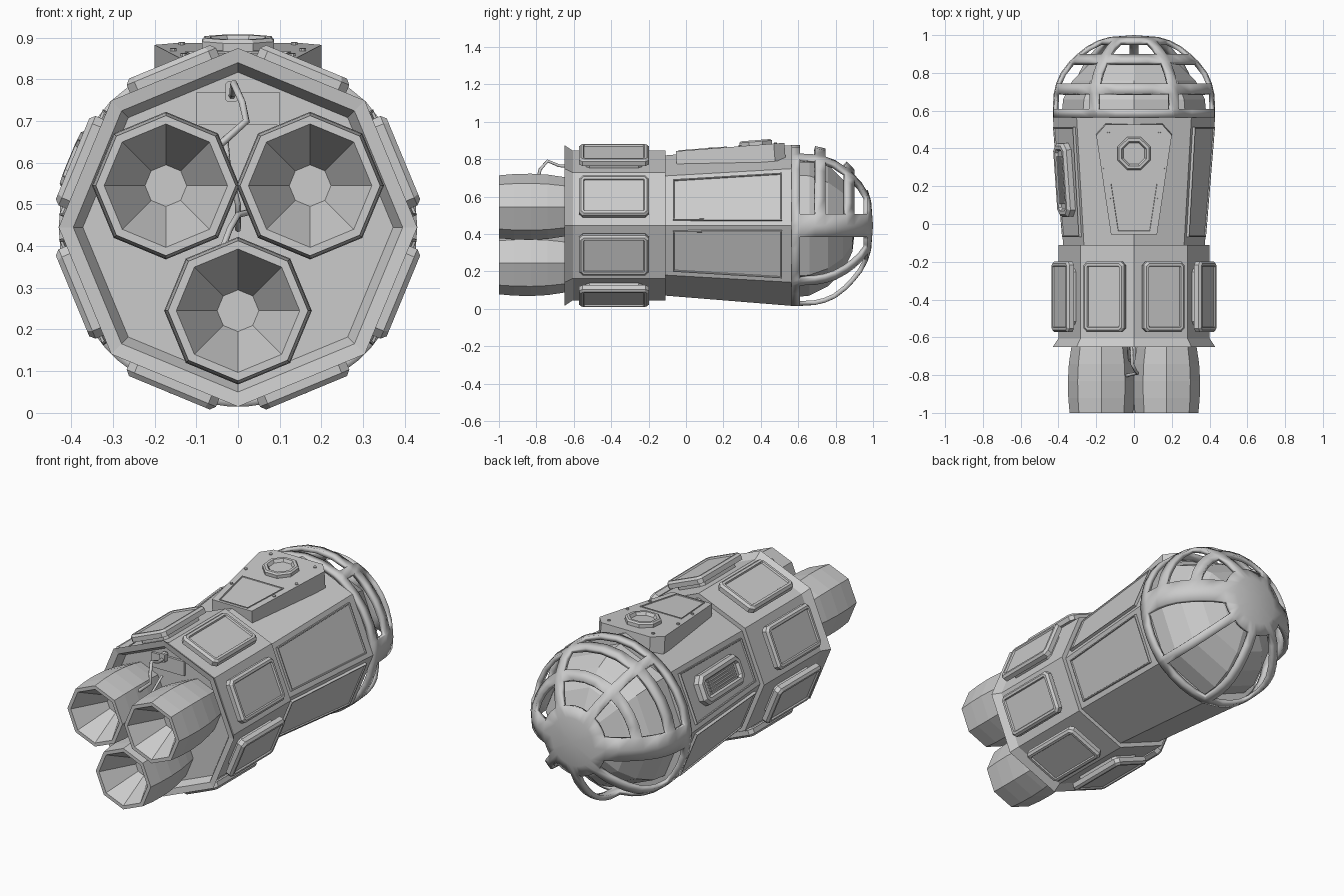
import bpy, bmesh, math
from math import radians, sin, cos, asin, degrees
from mathutils import Matrix, Vector

if "Cube" in bpy.data.objects:
    bpy.data.objects.remove(bpy.data.objects["Cube"])

CZ = 0.445                    # height of the hull axis
AP = cos(math.pi / 8)         # octagon apothem / radius


def finish(name, bm):
    bmesh.ops.remove_doubles(bm, verts=bm.verts[:], dist=1e-5)
    bmesh.ops.recalc_face_normals(bm, faces=bm.faces[:])
    me = bpy.data.meshes.new(name)
    bm.to_mesh(me)
    bm.free()
    ob = bpy.data.objects.new(name, me)
    bpy.context.collection.objects.link(ob)
    return ob


def smooth(ob, deg):
    bpy.ops.object.select_all(action='DESELECT')
    ob.select_set(True)
    bpy.context.view_layer.objects.active = ob
    bpy.ops.object.shade_smooth_by_angle(angle=radians(deg))


def lathe(name, profile, cx=0, cz=CZ, n=8):
    """Revolve (y, radius) points around the y direction."""
    bm = bmesh.new()
    rings = [[bm.verts.new((cx + r * cos(2 * math.pi * i / n), y, cz + r * sin(2 * math.pi * i / n)))
              for i in range(n)] for y, r in profile]
    for a, b in zip(rings, rings[1:]):
        for i in range(n):
            bm.faces.new((a[i], a[(i + 1) % n], b[(i + 1) % n], b[i]))
    for ring in (rings[0], rings[-1]):
        bm.faces.new(ring)
    return finish(name, bm)


def face_frame(deg, dist, y, tilt=0.0):
    """Frame on a hull side: local x across, y along the hull, z outward."""
    a = radians(deg)
    n0, v0 = Vector((cos(a), 0, sin(a))), Vector((0, 1, 0))
    v = v0 * cos(tilt) + n0 * sin(tilt)
    n = n0 * cos(tilt) - v0 * sin(tilt)
    m = Matrix((v.cross(n), v, n)).transposed().to_4x4()
    m.translation = Vector((0, y, CZ)) + n0 * dist
    return m


def plate(name, m, outline, z0, z1, bevel=0.0, inset=0.0, depth=0.0):
    """Extruded outline with an optional edge bevel and a sunk centre."""
    bm = bmesh.new()
    f = bm.faces.new([bm.verts.new((x, y, z0)) for x, y in outline])
    top = bmesh.ops.extrude_face_region(bm, geom=[f])['geom']
    bmesh.ops.translate(bm, vec=(0, 0, z1 - z0 - bevel), verts=[g for g in top if isinstance(g, bmesh.types.BMVert)])
    cap = [g for g in top if isinstance(g, bmesh.types.BMFace)][0]
    cap.normal_update()
    up = 1 if cap.normal.z > 0 else -1
    if bevel:
        bmesh.ops.inset_region(bm, faces=[cap], thickness=bevel, depth=bevel * up)
    if inset:
        bmesh.ops.inset_region(bm, faces=[cap], thickness=inset)
        bmesh.ops.inset_region(bm, faces=[cap], thickness=depth * 0.6, depth=-depth * up)
    bm.transform(m)
    return finish(name, bm)


def cut_rect(w, l, c):
    w, l = w / 2, l / 2
    return [(w, -l + c), (w, l - c), (w - c, l), (c - w, l), (-w, l - c), (-w, c - l), (c - w, -l), (w - c, -l)]


def cable(name, pts, r):
    cu = bpy.data.curves.new(name, 'CURVE')
    cu.dimensions = '3D'
    cu.bevel_depth, cu.bevel_resolution = r, 1
    sp = cu.splines.new('POLY')
    sp.points.add(len(pts) - 1)
    for p, co in zip(sp.points, pts):
        p.co = (*co, 1)
    bpy.context.collection.objects.link(bpy.data.objects.new(name, cu))


# Octagonal hull with flared tail rim and tapered middle
lathe("hull", [(-0.60, 0.372), (-0.645, 0.395), (-0.65, 0.43), (-0.605, 0.40), (-0.11, 0.40),
               (-0.11, 0.375), (0.57, 0.43), (0.575, 0.36)])

# Three engine bells with hollow cones
for i, (x, z) in enumerate([(-0.173, 0.545), (0.173, 0.545), (0, 0.245)]):
    lathe(f"engine_{i}", [(-0.59, 0.145), (-0.66, 0.160), (-0.74, 0.172), (-0.83, 0.177), (-0.92, 0.175),
                          (-1.0, 0.168), (-1.0, 0.148), (-0.82, 0.05)], x, z)

# Eight raised equipment panels on short plinths around the tail section
for k in range(8):
    m = face_frame(22.5 + 45 * k, 0.4 * AP, -0.385)
    plate(f"tail_plinth_{k}", m, cut_rect(0.18, 0.30, 0.02), -0.01, 0.03)
    plate(f"tail_panel_{k}", m, cut_rect(0.232, 0.375, 0.02), 0.023, 0.06, 0.012, 0.014, 0.008)

# Long side panels on the tapered middle
tilt = math.atan(0.055 * AP / 0.68)
for k, deg in enumerate((22.5, -22.5, 157.5, 202.5)):
    m = face_frame(deg, 0.4045 * AP, 0.22, tilt)
    plate(f"side_panel_{k}", m, [(-0.117, -0.29), (0.117, -0.29), (0.137, 0.295), (-0.137, 0.295)],
          -0.01, 0.012, 0, 0.008, 0.006)

# Vent with slats on the upper left side
m = face_frame(157.5, 0.405 * AP, 0.235, tilt)
plate("vent_frame", m, cut_rect(0.16, 0.39, 0.035), 0, 0.05, 0.015, 0.02, 0.015)
for i in range(5):
    s = m @ Matrix.Translation((-0.032 + 0.016 * i, 0, 0))
    plate(f"vent_slat_{i}", s, cut_rect(0.009, 0.25, 0.001), 0.03, 0.046)

# Dorsal hatch block with round port, sunk panel and bolts
m = face_frame(90, 0.415, 0.23, math.atan(0.045 / 0.58))
plate("dorsal_block", m, [(-0.122, -0.285), (0.122, -0.285), (0.2, 0.24), (0.15, 0.297), (-0.15, 0.297), (-0.2, 0.24)],
      -0.09, 0.004)
plate("dorsal_panel", m, [(-0.088, -0.272), (0.088, -0.272), (0.127, -0.01), (-0.127, -0.01)], 0, 0.008, 0, 0.006, 0.006)
ring = [(0.094 * cos(radians(22.5 + 45 * i)), 0.145 + 0.094 * sin(radians(22.5 + 45 * i))) for i in range(8)]
plate("dorsal_port", m, ring, 0, 0.03, 0.008, 0.015, 0.016)
for i, (x, y) in enumerate([(0.135, 0.25), (0.155, 0.06), (0.13, -0.1)]):
    for s in (-1, 1):
        b = m @ Matrix.Translation((s * x, y, 0))
        plate(f"dorsal_bolt_{i}_{s}", b, cut_rect(0.016, 0.016, 0.005), 0, 0.01)

# Faceted inner canopy
lathe("inner_canopy", [(0.56, 0.385), (0.66, 0.375), (0.76, 0.325), (0.84, 0.245), (0.89, 0.14), (0.90, 0.05)])

# Canopy cage: ribs of constant width, rings only on the upper half
RIBS = [(0, 0.062), (60, 0.026), (120, 0.026), (180, 0.062), (225, 0.024), (270, 0.024), (315, 0.024)]
ROWS = [(0.565, 0.430), (0.61, 0.430), (0.69, 0.425), (0.745, 0.412), (0.80, 0.388), (0.86, 0.342),
        (0.90, 0.300), (0.94, 0.250), (0.972, 0.190), (0.99, 0.130)]
UPPER_OPEN, LOWER_OPEN = {1, 3, 4, 6, 7}, set(range(1, 8))
SUB = 4


def cage_columns(r):
    """Angles round one ring, with window flag (None, 'upper', 'lower') per column."""
    out = []
    for i, (c, w) in enumerate(RIBS):
        h = degrees(asin(w / r))
        nc, nw = RIBS[(i + 1) % len(RIBS)]
        nc += 360 if i == len(RIBS) - 1 else 0
        start, end = c + h, nc - degrees(asin(nw / r))
        out += [(c - h, None), (c, None)]
        out += [(start + (end - start) * j / SUB, 'upper' if c < 180 else 'lower') for j in range(SUB)]
    return out


bm = bmesh.new()
flags = [f for _, f in cage_columns(0.4)]
grid = [[bm.verts.new((r * cos(radians(a)), y, CZ + r * sin(radians(a)))) for a, _ in cage_columns(r)] for y, r in ROWS]
n = len(flags)
for j in range(len(ROWS) - 1):
    for i in range(n):
        if (flags[i] == 'upper' and j in UPPER_OPEN) or (flags[i] == 'lower' and j in LOWER_OPEN):
            continue
        k = (i + 1) % n
        bm.faces.new((grid[j][i], grid[j + 1][i], grid[j + 1][k], grid[j][k]))
nose = bm.verts.new((0, 1.0, CZ))
for i in range(n):
    bm.faces.new((grid[-1][i], nose, grid[-1][(i + 1) % n]))
bmesh.ops.delete(bm, geom=[v for v in bm.verts if not v.link_faces], context='VERTS')
cage = finish("canopy_cage", bm)
sol = cage.modifiers.new("thickness", 'SOLIDIFY')
sol.thickness, sol.offset = 0.025, -1
smooth(cage, 35)

# Tail bulkhead box and cables between the engines
plate("bulkhead_plate", Matrix.Translation((0, -0.605, 0.73)) @ Matrix.Rotation(radians(90), 4, 'X'),
      cut_rect(0.2, 0.08, 0.002), -0.01, 0.008)
plate("cable_socket", Matrix.Translation((-0.015, -0.61, 0.77)) @ Matrix.Rotation(radians(90), 4, 'X'),
      cut_rect(0.03, 0.05, 0.006), 0, 0.03)
cable("upper_cable", [(-0.015, -0.62, 0.76), (-0.012, -0.68, 0.765), (-0.01, -0.74, 0.79), (0.01, -0.78, 0.745),
                      (0.02, -0.79, 0.70), (-0.03, -0.80, 0.655), (-0.06, -0.81, 0.63)], 0.009)
cable("lower_cable", [(0.04, -0.70, 0.485), (0.0, -0.76, 0.475), (-0.02, -0.82, 0.44), (-0.035, -0.84, 0.40)], 0.008)
cable("centre_cable", [(-0.03, -0.62, 0.66), (-0.025, -0.72, 0.60), (0.0, -0.76, 0.50), (0.0, -0.62, 0.44)], 0.007)
